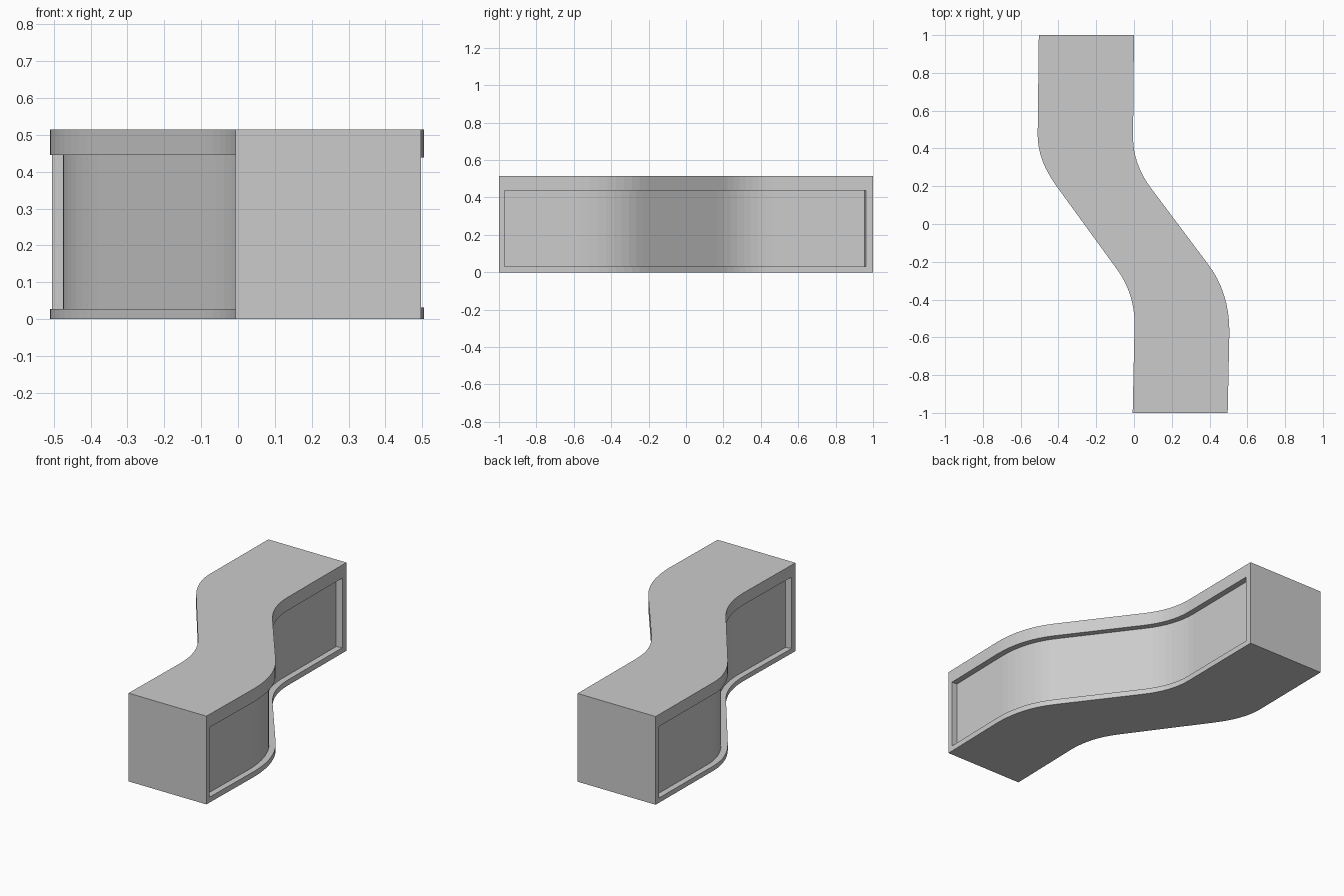
import bpy
import bmesh
from mathutils import Vector

HEIGHT = 0.515
DEPTH = 0.035
ARC_STEPS = 8

if "Cube" in bpy.data.objects:
    bpy.data.objects.remove(bpy.data.objects["Cube"], do_unlink=True)

grey = bpy.data.materials.new("plain grey")
grey.use_nodes = True
grey.diffuse_color = (0.6, 0.6, 0.6, 1)
grey.node_tree.nodes["Principled BSDF"].inputs["Base Color"].default_value = (0.6, 0.6, 0.6, 1)


def bend(a, corner, b):
    """Rounded corner from a to b."""
    a, corner, b = Vector(a), Vector(corner), Vector(b)
    pts = []
    for i in range(ARC_STEPS + 1):
        t = i / ARC_STEPS
        pts.append(a * (1 - t) ** 2 + corner * 2 * t * (1 - t) + b * t ** 2)
    return pts


def prism(name, outline, z0, z1):
    """Extrude a plan outline between two heights."""
    bm = bmesh.new()
    face = bm.faces.new([bm.verts.new((p.x, p.y, z0)) for p in outline])
    ext = bmesh.ops.extrude_face_region(bm, geom=[face])
    top = [v for v in ext["geom"] if isinstance(v, bmesh.types.BMVert)]
    bmesh.ops.translate(bm, verts=top, vec=(0, 0, z1 - z0))
    bmesh.ops.recalc_face_normals(bm, faces=bm.faces)
    mesh = bpy.data.meshes.new(name)
    bm.to_mesh(mesh)
    bm.free()
    mesh.materials.append(grey)
    obj = bpy.data.objects.new(name, mesh)
    bpy.context.collection.objects.link(obj)
    return obj


def clip(edge, y0, y1):
    """Shorten an edge line to a range of y."""
    first = edge[0].lerp(edge[1], (y0 - edge[0].y) / (edge[1].y - edge[0].y))
    last = edge[-2].lerp(edge[-1], (y1 - edge[-2].y) / (edge[-1].y - edge[-2].y))
    return [first] + edge[1:-1] + [last]


def offset(edge, dist):
    """Shift an edge line sideways along its normals; positive is +x."""
    out = []
    for i, p in enumerate(edge):
        d = (edge[min(i + 1, len(edge) - 1)] - edge[max(i - 1, 0)]).normalized()
        out.append(p + Vector((d.y, -d.x)) * dist)
    return out


# Plan edges of the two wavy sides, running front to back
left_edge = ([Vector((0.496, -1))]
             + bend((0.505, -0.57), (0.505, -0.36), (0.39, -0.21))
             + bend((0.09, 0.19), (-0.005, 0.316), (-0.005, 0.46))
             + [Vector((0, 1))])
right_edge = ([Vector((-0.007, -1))]
              + bend((0.003, -0.53), (0.003, -0.368), (-0.09, -0.24))
              + bend((-0.41, 0.2), (-0.51, 0.3375), (-0.51, 0.47))
              + [Vector((-0.504, 1))])

# Solid wavy block
body = prism("wavy_bench_body", left_edge + right_edge[::-1], 0, HEIGHT)

# Long shallow recess along each side, with one slanted end
cutters = []
for name, edge, side, z0, z1 in (("left_recess", left_edge, 1, 0.032, 0.438),
                                 ("right_recess", right_edge, -1, 0.028, 0.445)):
    line = clip(edge, -0.97, 0.967)
    inner = offset(line, -side * DEPTH)
    outer = offset(line, side * 0.02)
    inner[-1 if side > 0 else 0].y -= side * 0.012
    cutter = prism(name, inner + outer[::-1], z0, z1)
    cutter.hide_render = True
    cutters.append(cutter)
    cut = body.modifiers.new(name, 'BOOLEAN')
    cut.operation = 'DIFFERENCE'
    cut.solver = 'EXACT'
    cut.object = cutter

# Bake the recesses into the block and drop the cutters
graph = bpy.context.evaluated_depsgraph_get()
baked = bpy.data.meshes.new_from_object(body.evaluated_get(graph))
body.modifiers.clear()
body.data = baked
for cutter in cutters:
    bpy.data.objects.remove(cutter, do_unlink=True)
